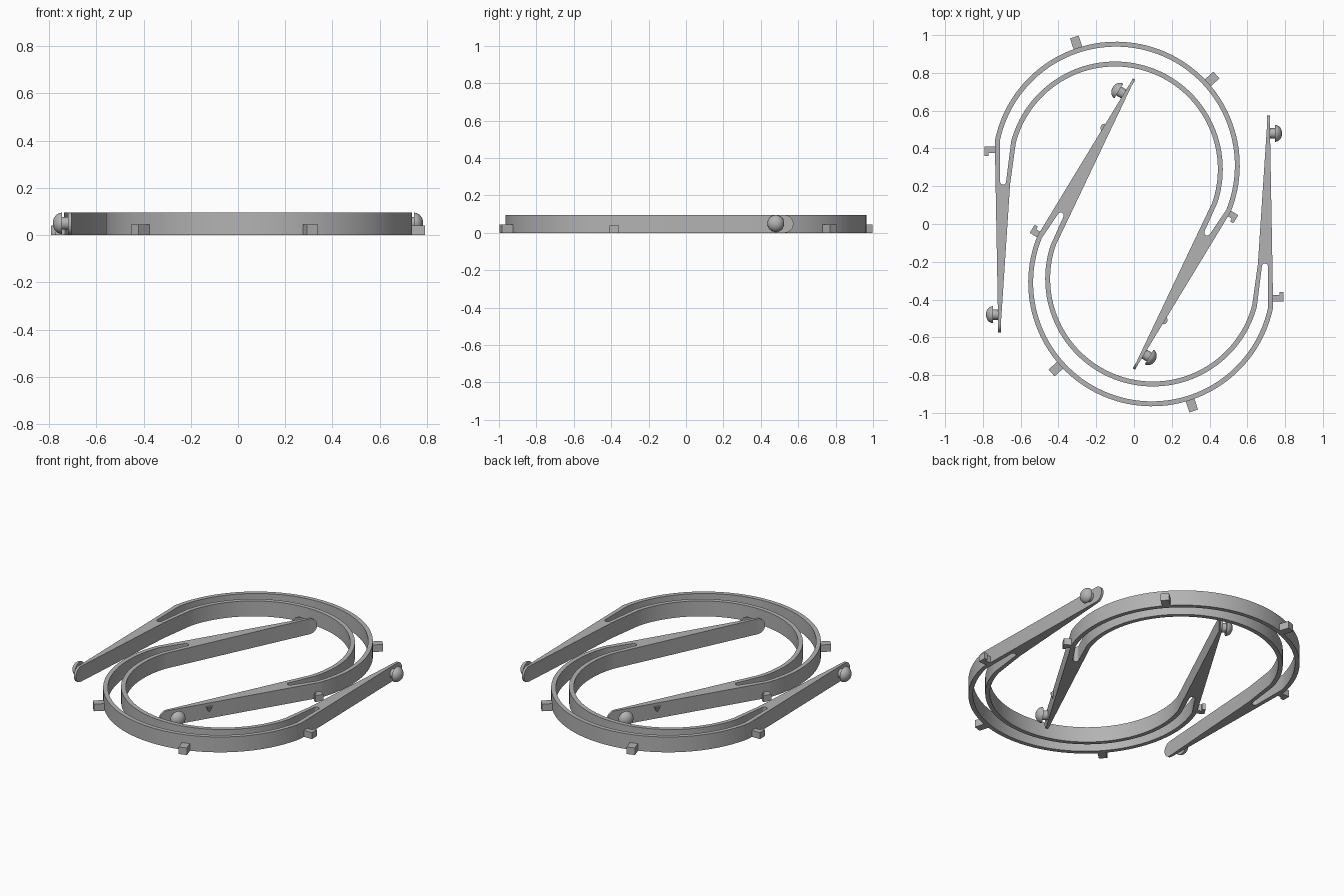
import bpy, bmesh, math
from math import radians, cos, sin, pi
from mathutils import Matrix, Vector

cube = bpy.data.objects.get("Cube")
if cube:
    bpy.data.objects.remove(cube, do_unlink=True)

H = 0.095                      # strap height
OUT_C, OUT_R = (-0.095, 0.31), 0.655
IN_C, IN_R = (-0.10, 0.29), 0.57
BAND = 0.026

grey = bpy.data.materials.new("plain_grey")
grey.use_nodes = True
colour = (0.45, 0.45, 0.45, 1)
grey.diffuse_color = colour
grey.node_tree.nodes["Principled BSDF"].inputs["Base Color"].default_value = colour


def arc(centre, r, start, end, n):
    """Points along an arc, angles in degrees."""
    angles = [radians(start + (end - start) * i / n) for i in range(n + 1)]
    return [(centre[0] + r * cos(a), centre[1] + r * sin(a)) for a in angles]


def add_pair(name, bm, smooth=True):
    """Make the part and its twin turned half way round."""
    mesh = bpy.data.meshes.new(name)
    bmesh.ops.remove_doubles(bm, verts=bm.verts, dist=0.0001)
    bmesh.ops.recalc_face_normals(bm, faces=bm.faces)
    bm.to_mesh(mesh)
    bm.free()
    mesh.materials.clear()
    mesh.materials.append(grey)
    for side, turn in (("back", 0), ("front", pi)):
        ob = bpy.data.objects.new(f"{side}_{name}", mesh)
        ob.rotation_euler.z = turn
        bpy.context.collection.objects.link(ob)
    if smooth:
        bpy.ops.object.select_all(action="DESELECT")
        ob.select_set(True)
        bpy.context.view_layer.objects.active = ob
        bpy.ops.object.shade_smooth_by_angle(angle=radians(30))


def facing(point, angle, z):
    """Frame whose local z points outward at the given heading."""
    d = Vector((cos(angle), sin(angle), 0))
    return Matrix.Translation((*point, z)) @ d.to_track_quat("Z", "Y").to_matrix().to_4x4()


def box(bm, point, heading, x0, x1, y0, y1, height):
    """Box set out along a heading from a point, standing on the floor."""
    m = (Matrix.Translation((*point, 0)) @ Matrix.Rotation(heading, 4, "Z")
         @ Matrix.Translation(((x0 + x1) / 2, (y0 + y1) / 2, height / 2))
         @ Matrix.Diagonal((x1 - x0, y1 - y0, height, 1)))
    bmesh.ops.create_cube(bm, size=1, matrix=m)


# Strap: looped band with tapered arms, and the long slot between its two walls
outline = ([(-0.7195, -0.527)] + arc(OUT_C, OUT_R, 168.5, -22, 72)
           + [(0.030, -0.730), (0.017, -0.722)]
           + arc(IN_C, IN_R - BAND, -19, 165, 72) + [(-0.656, 0.21), (-0.7045, -0.527)])
slot = (arc(OUT_C, OUT_R - BAND, 168, -22, 72) + arc((0.388, -0.045), 0.016, -29, -209, 10)
        + arc(IN_C, IN_R, -18, 165, 72) + arc((-0.693, 0.225), 0.016, 0, -180, 10))
curve = bpy.data.curves.new("strap_outline", "CURVE")
curve.dimensions = "2D"
curve.fill_mode = "BOTH"
curve.extrude = H / 2
for points in (outline, slot):
    spline = curve.splines.new("POLY")
    spline.points.add(len(points) - 1)
    for p, (x, y) in zip(spline.points, points):
        p.co = (x, y, 0, 1)
    spline.use_cyclic_u = True
helper = bpy.data.objects.new("strap_outline", curve)
bpy.context.collection.objects.link(helper)
bpy.context.view_layer.update()
flat = bpy.data.meshes.new_from_object(helper.evaluated_get(bpy.context.evaluated_depsgraph_get()))
bpy.data.objects.remove(helper, do_unlink=True)
bm = bmesh.new()
bm.from_mesh(flat)
bpy.data.meshes.remove(flat)
bmesh.ops.translate(bm, verts=bm.verts, vec=(0, 0, H / 2))
add_pair("strap", bm)

# Rounded arm tips
bm = bmesh.new()
for point, heading in (((-0.712, -0.527), pi), ((0.0235, -0.726), radians(-30))):
    bmesh.ops.create_cone(bm, cap_ends=True, segments=48, radius1=H / 2, radius2=H / 2,
                          depth=0.014, matrix=facing(point, heading, H / 2))
add_pair("arm_tips", bm)

# Mushroom knobs, turned from a profile
profile = [(0, -0.006), (0.027, -0.006), (0.027, 0.027)]
profile += [(0.045 * cos(a), 0.027 + 0.038 * sin(a)) for a in [i * pi / 20 for i in range(11)]]
bm = bmesh.new()
for point, heading in (((-0.719, -0.48), pi), ((0.057, -0.69), radians(-31))):
    frame = facing(point, heading, 0.05)
    verts = [bm.verts.new(frame @ Vector((r, 0, z))) for r, z in profile]
    edges = [bm.edges.new(pair) for pair in zip(verts, verts[1:])]
    bmesh.ops.spin(bm, geom=verts + edges, cent=frame.translation, angle=2 * pi, steps=32,
                   axis=frame.to_3x3() @ Vector((0, 0, 1)), use_merge=True)
add_pair("knobs", bm)

# Pointed locating peg on the inner arm
bm = bmesh.new()
bmesh.ops.create_cone(bm, cap_ends=True, segments=24, radius1=0, radius2=0.023, depth=0.055,
                      matrix=Matrix.Translation((0.155, -0.508, 0.048)))
add_pair("peg", bm)

# Square tabs around the band
bm = bmesh.new()
for angle in (108, 42):
    box(bm, OUT_C, radians(angle), OUT_R - 0.01, OUT_R + 0.06, -0.024, 0.024, 0.044)
add_pair("tabs", bm, smooth=False)

# Hooked clips where the band meets the arms
bm = bmesh.new()
for point, heading, side in (((-0.737, 0.392), pi, 1), ((0.497, 0.06), radians(-31), -1)):
    box(bm, point, heading, -0.008, 0.054, -0.017, 0.017, 0.04)
    box(bm, point, heading, 0.034, 0.054, *sorted((side * 0.015, side * 0.033)), 0.04)
add_pair("clips", bm, smooth=False)
